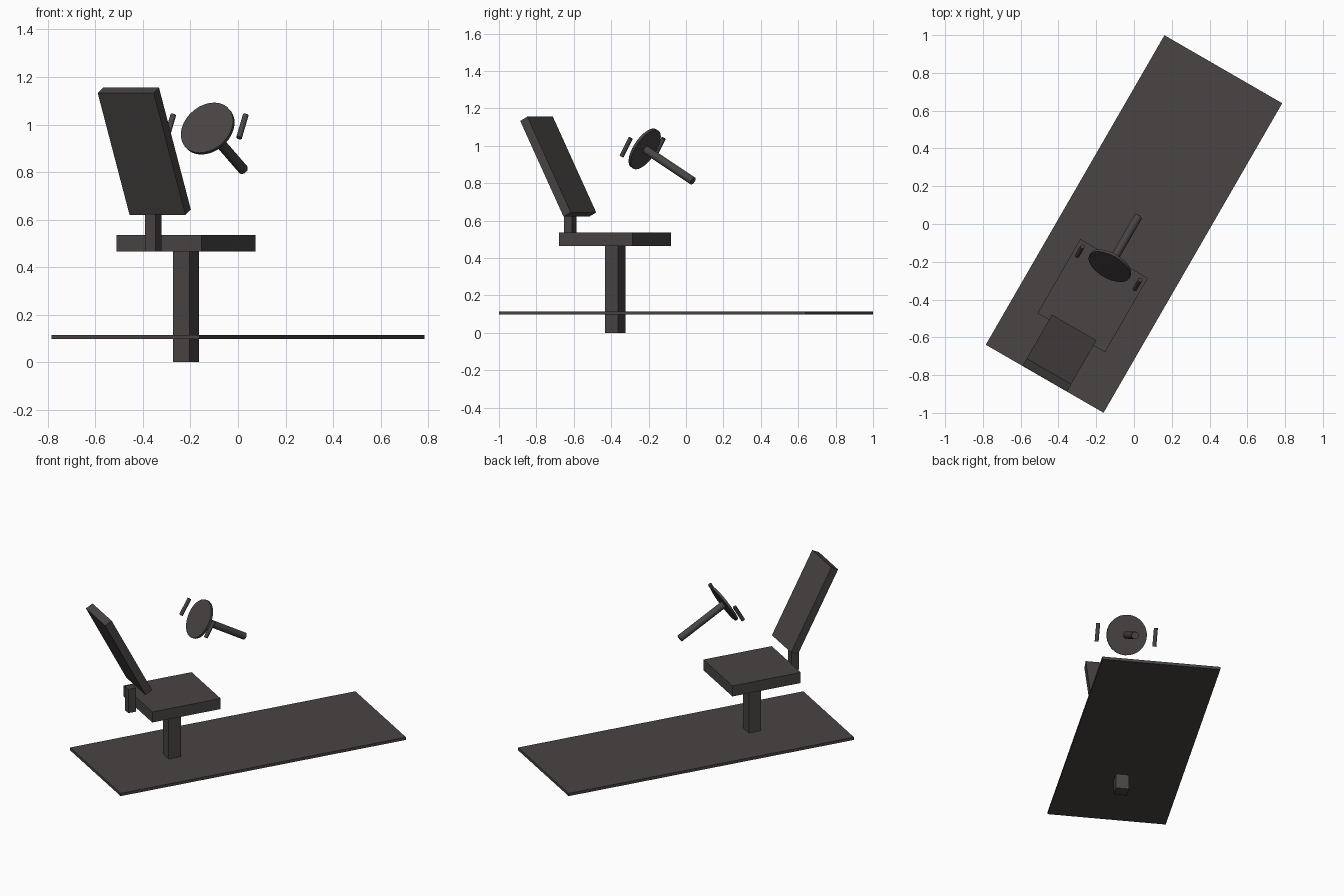
import bpy
from math import radians
from mathutils import Matrix

cube = bpy.data.objects.get("Cube")
if cube:
    bpy.data.objects.remove(cube, do_unlink=True)

# One dark warm grey for every part
grey = bpy.data.materials.new("dark_grey")
grey.use_nodes = True
colour = (0.065, 0.058, 0.056, 1)
grey.diffuse_color = colour
grey.node_tree.nodes["Principled BSDF"].inputs["Base Color"].default_value = colour

# The whole rig is turned about the vertical axis
HEADING = Matrix.Rotation(radians(-30), 4, 'Z')


def place(name, centre, tilt):
    ob = bpy.context.object
    ob.name = name
    ob.data.materials.append(grey)
    ob.matrix_world = HEADING @ Matrix.Translation(centre) @ Matrix.Rotation(radians(tilt), 4, 'X')
    return ob


def box(name, centre, size, tilt=0):
    bpy.ops.mesh.primitive_cube_add(size=1)
    bpy.context.object.data.transform(Matrix.Diagonal((*size, 1)))
    return place(name, centre, tilt)


def rod(name, centre, radius, length, tilt):
    bpy.ops.mesh.primitive_cylinder_add(vertices=32, radius=radius, depth=length)
    bpy.ops.object.shade_smooth_by_angle(angle=radians(35))
    return place(name, centre, tilt)


# Floor and seat
box("floor_plate", (0, 0, 0.106), (0.72, 1.892, 0.018))
box("seat_post", (0, -0.438, 0.235), (0.08, 0.08, 0.47))
box("seat", (0, -0.438, 0.5), (0.413, 0.453, 0.07))

# Backrest and its support
box("backrest_support", (0, -0.714, 0.544), (0.05, 0.05, 0.158))
box("backrest", (0, -0.789, 0.888), (0.272, 0.05, 0.578), 27.6)

# Steering wheel and column
rod("steering_wheel", (0, -0.255, 0.983), 0.122, 0.015, 60)
rod("steering_column", (0, -0.106, 0.897), 0.022, 0.343, 60)

# Hand grips on both sides of the wheel
for side, x in (("left", 0.176), ("right", -0.176)):
    rod(side + "_grip", (x, -0.268, 0.992), 0.012, 0.112, -30)
